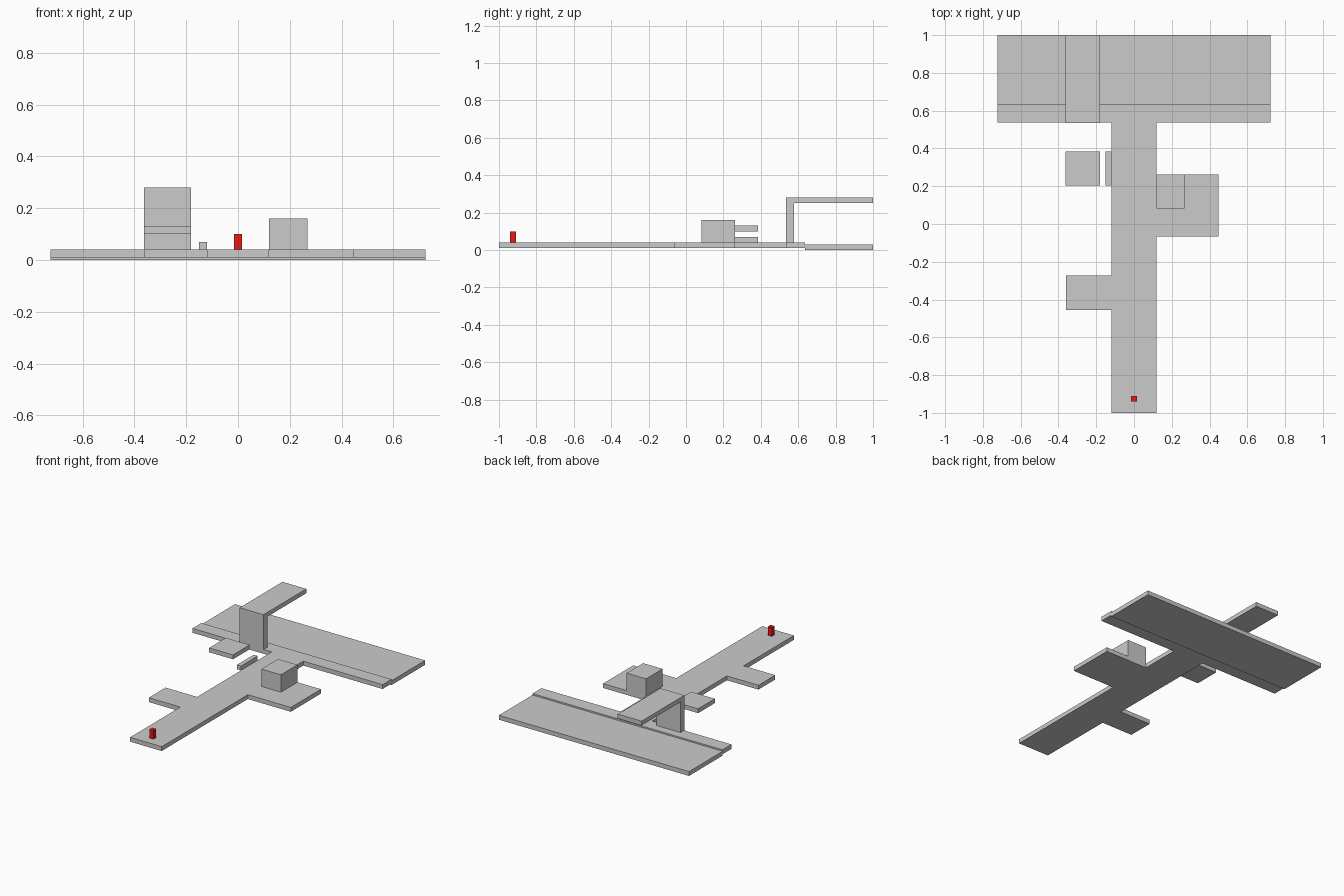
import bpy, bmesh
from mathutils import Vector

if "Cube" in bpy.data.objects:
    bpy.data.objects.remove(bpy.data.objects["Cube"])


def extrude(name, points, offset):
    """Solid made by sweeping a flat outline along an offset."""
    bm = bmesh.new()
    face = bm.faces.new([bm.verts.new(p) for p in points])
    moved = bmesh.ops.extrude_face_region(bm, geom=[face])["geom"]
    bmesh.ops.translate(bm, vec=Vector(offset),
                        verts=[v for v in moved if isinstance(v, bmesh.types.BMVert)])
    bmesh.ops.recalc_face_normals(bm, faces=bm.faces)
    mesh = bpy.data.meshes.new(name)
    bm.to_mesh(mesh)
    bm.free()
    obj = bpy.data.objects.new(name, mesh)
    bpy.context.collection.objects.link(obj)
    return obj


def box(name, x, y, z):
    pts = [(x[0], y[0], z[0]), (x[1], y[0], z[0]), (x[1], y[1], z[0]), (x[0], y[1], z[0])]
    return extrude(name, pts, (0, 0, z[1] - z[0]))


# Walkway with left landing, right platform and the front strip of the rear deck
plan = [(-0.12, -1), (0.12, -1), (0.12, -0.065), (0.447, -0.065), (0.447, 0.262),
        (0.12, 0.262), (0.12, 0.538), (0.723, 0.538), (0.723, 0.635), (-0.723, 0.635),
        (-0.723, 0.538), (-0.12, 0.538), (-0.12, -0.273), (-0.36, -0.273),
        (-0.36, -0.455), (-0.12, -0.455)]
extrude("walkway_floor", [(x, y, 0.01) for x, y in plan], (0, 0, 0.03))

# Slightly lower rear deck
box("rear_deck", (-0.723, 0.723), (0.635, 1), (0, 0.03))

# Wall with overhanging roof
profile = [(0.535, 0.04), (0.577, 0.04), (0.577, 0.25), (1, 0.25), (1, 0.28), (0.535, 0.28)]
extrude("wall_and_upper_ledge", [(-0.362, y, z) for y, z in profile], (0.181, 0, 0))

# Block on the right platform
box("platform_block", (0.12, 0.268), (0.083, 0.262), (0.04, 0.16))

# Step and floating ledge on the left
box("small_step", (-0.151, -0.12), (0.204, 0.385), (0.04, 0.07))
box("floating_ledge", (-0.362, -0.181), (0.204, 0.385), (0.10, 0.13))

# Red start marker
red = bpy.data.materials.new("red")
red.diffuse_color = (0.8, 0.01, 0.01, 1)
red.use_nodes = True
red.node_tree.nodes["Principled BSDF"].inputs["Base Color"].default_value = red.diffuse_color
marker = box("start_marker", (-0.015, 0.015), (-0.94, -0.91), (0.04, 0.10))
marker.data.materials.append(red)
